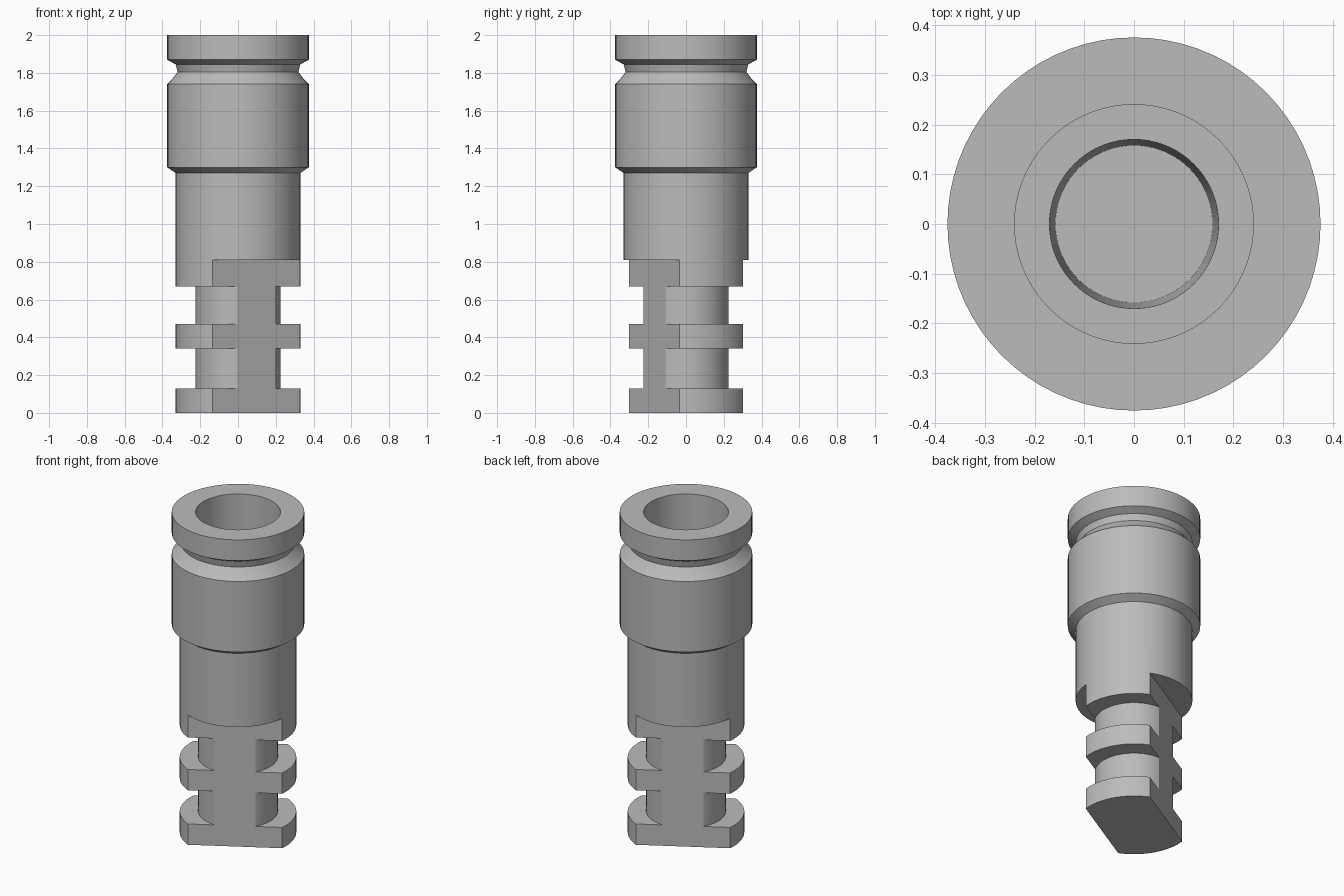
import bpy, bmesh, math
from mathutils import Vector, Matrix

if "Cube" in bpy.data.objects:
    bpy.data.objects.remove(bpy.data.objects["Cube"], do_unlink=True)

metal = bpy.data.materials.new("grey metal")
metal.use_nodes = True
GREY = (0.5, 0.5, 0.5, 1)
metal.diffuse_color = GREY
metal.node_tree.nodes["Principled BSDF"].inputs["Base Color"].default_value = GREY


def add_object(name, bm):
    mesh = bpy.data.meshes.new(name)
    bm.to_mesh(mesh)
    bm.free()
    obj = bpy.data.objects.new(name, mesh)
    bpy.context.collection.objects.link(obj)
    return obj


def lathe(name, profile, sides=72):
    """Revolve (radius, height) points around z into a closed solid."""
    bm = bmesh.new()
    verts = [bm.verts.new((r, 0, z)) for r, z in profile]
    edges = [bm.edges.new(pair) for pair in zip(verts, verts[1:])]
    bmesh.ops.spin(bm, geom=verts + edges, cent=(0, 0, 0), axis=(0, 0, 1),
                   angle=math.tau, steps=sides)
    bmesh.ops.remove_doubles(bm, verts=bm.verts, dist=0.0005)
    bmesh.ops.recalc_face_normals(bm, faces=bm.faces)
    return add_object(name, bm)


FLANGE, NECK, BODY, COLLAR = 0.33, 0.225, 0.33, 0.375

# Grooved shank, body, collar and retaining groove, then down the stepped bore
profile = [
    (0, 0), (FLANGE, 0), (FLANGE, 0.13),
    (NECK, 0.13), (NECK, 0.34),
    (FLANGE, 0.34), (FLANGE, 0.47),
    (NECK, 0.47), (NECK, 0.67),
    (BODY, 0.67), (BODY, 1.27),
    (COLLAR, 1.30), (COLLAR, 1.74),
    (0.35, 1.765), (0.32, 1.805), (0.33, 1.845),
    (COLLAR, 1.87), (COLLAR, 2.0),
    (0.24, 2.0), (0.24, 1.3),
    (0.17, 1.3), (0.158, 0.9), (0, 0.9),
]
holder = lathe("tool_holder", profile)
holder.data.materials.append(metal)

# Two parallel flats milled on the shank
FLAT_DISTANCE, FLAT_TOP = 0.193, 0.81
for name, angle in (("front_flat_cutter", -60), ("back_flat_cutter", 120)):
    bm = bmesh.new()
    bmesh.ops.create_cube(bm, size=1)
    bm.transform(Matrix.Rotation(math.radians(angle), 4, "Z")
                 @ Matrix.Translation((FLAT_DISTANCE + 0.5, 0, FLAT_TOP - 0.5)))
    cutter = add_object(name, bm)
    cutter.hide_render = True
    bpy.context.view_layer.objects.active = holder
    cut = holder.modifiers.new(name, "BOOLEAN")
    cut.operation = "DIFFERENCE"
    cut.solver = "EXACT"
    cut.object = cutter
    bpy.ops.object.modifier_apply(modifier=cut.name)
    bpy.data.objects.remove(cutter, do_unlink=True)

# Smooth round walls, crisp machined edges
bpy.ops.object.select_all(action="DESELECT")
holder.select_set(True)
bpy.context.view_layer.objects.active = holder
bpy.ops.object.shade_smooth_by_angle(angle=math.radians(25))
